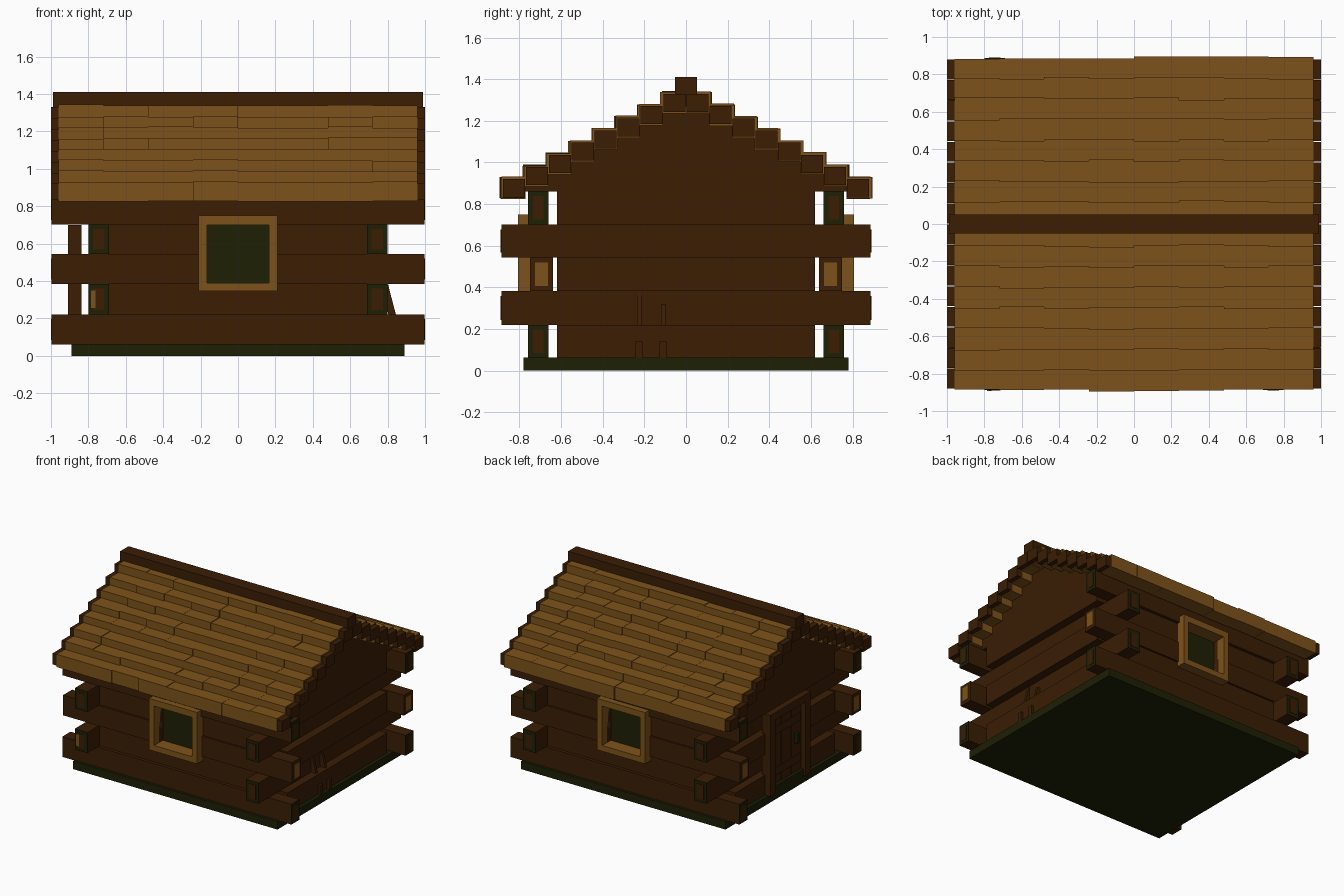
import bpy, bmesh, random
from mathutils import Matrix

if "Cube" in bpy.data.objects:
    bpy.data.objects.remove(bpy.data.objects["Cube"])

random.seed(4)


def material(name, rgb):
    m = bpy.data.materials.new(name)
    m.diffuse_color = (*rgb, 1)
    m.use_nodes = True
    m.node_tree.nodes["Principled BSDF"].inputs["Base Color"].default_value = m.diffuse_color
    return m


BROWN = material("dark_brown_wood", (0.043, 0.0125, 0.0012))
TAN = material("light_wood", (0.208, 0.086, 0.0105))
GREEN = material("dark_moss_green", (0.0125, 0.014, 0.0015))
MATS = [BROWN, TAN, GREEN]


def add_box(bm, x0, x1, y0, y1, z0, z1):
    """Add an axis-aligned box and return its faces."""
    mat = (Matrix.Translation(((x0 + x1) / 2, (y0 + y1) / 2, (z0 + z1) / 2))
           @ Matrix.Diagonal((x1 - x0, y1 - y0, z1 - z0, 1)))
    vs = bmesh.ops.create_cube(bm, size=1, matrix=mat)["verts"]
    return list({f for v in vs for f in v.link_faces})


def finish(bm, name, mats):
    me = bpy.data.meshes.new(name)
    bm.normal_update()
    bm.to_mesh(me)
    bm.free()
    for m in mats:
        me.materials.append(m)
    ob = bpy.data.objects.new(name, me)
    bpy.context.collection.objects.link(ob)
    return ob


def boxes(name, mat, items):
    bm = bmesh.new()
    for b in items:
        add_box(bm, *b)
    return finish(bm, name, [mat])


def log(name, axis, dims, ring=2, core=0):
    """Square log with a coloured ring and a core plate on each outer end."""
    bm = bmesh.new()
    add_box(bm, *dims)
    lo, hi = dims[2 * axis], dims[2 * axis + 1]
    for end in (lo, hi):
        if abs(end) < 0.5:
            continue
        sgn = 1 if end > 0 else -1
        for inset, off, idx in ((0, 0.002, ring), (0.024, 0.005, core)):
            d = [v + (inset if k % 2 == 0 else -inset) for k, v in enumerate(dims)]
            d[2 * axis:2 * axis + 2] = sorted((end - sgn * 0.002, end + sgn * off))
            for f in add_box(bm, *d):
                f.material_index = idx
    return finish(bm, name, MATS)


# Foundation slab
boxes("foundation", GREEN, [(-0.89, 0.89, -0.78, 0.78, 0, 0.063)])

ROWS = [0.06, 0.22, 0.383, 0.543, 0.703, 0.863]
WIN = 0.165

for s, side in ((-1, "front"), (1, "back")):
    def span(a, b):
        return sorted((s * a, s * b))

    # Long wall logs, split where the window sits
    log(f"{side}_log_low", 0, (-0.995, 0.995, *span(0.66, 0.76), ROWS[0], ROWS[1]))
    log(f"{side}_log_mid_left", 0, (-0.995, -WIN, *span(0.64, 0.75), ROWS[2], ROWS[3]), 0, 1)
    log(f"{side}_log_mid_right", 0, (WIN, 0.995, *span(0.64, 0.75), ROWS[2], ROWS[3]), 0, 1)
    log(f"{side}_log_top", 0, (-0.995, 0.995, *span(0.66, 0.76), ROWS[4], ROWS[5]))
    # Set-back fill logs between the long logs
    yy = span(0.66, 0.735)
    boxes(f"{side}_fill_logs", BROWN, [
        (-0.7, 0.7, *yy, ROWS[1], ROWS[2]),
        (-0.7, -WIN, *yy, ROWS[3], ROWS[4]),
        (WIN, 0.7, *yy, ROWS[3], ROWS[4])])
    # Window frame and recessed pane
    yy = span(0.70, 0.808)
    boxes(f"{side}_window_frame", TAN, [
        (-0.21, -WIN, *yy, 0.345, 0.75), (WIN, 0.21, *yy, 0.345, 0.75),
        (-WIN, WIN, *yy, 0.345, 0.39), (-WIN, WIN, *yy, 0.70, 0.75)])
    boxes(f"{side}_window_pane", GREEN, [(-WIN, WIN, *span(0.69, 0.70), 0.383, 0.705)])

for s, side in ((-1, "left"), (1, "right")):
    xx = sorted((s * 0.69, s * 0.80))
    # Side wall logs
    log(f"{side}_log_low", 1, (*xx, -0.885, 0.885, ROWS[1], ROWS[2]))
    log(f"{side}_log_high", 1, (*xx, -0.885, 0.885, ROWS[3], ROWS[4]))
    # Fill logs and stepped gable
    xx = sorted((s * 0.69, s * 0.865))
    boxes(f"{side}_fill_logs", BROWN, [
        (*xx, -0.62, 0.62, ROWS[k], ROWS[k + 1]) for k in (0, 2, 4)])
    boxes(f"{side}_gable", BROWN, [
        (*xx, -0.79 + 0.11 * i, 0.79 - 0.11 * i,
         0.86 if i == 0 else 0.825 + 0.0585 * i, 0.89 + 0.0585 * i) for i in range(7)])

# Pale split in one log end
boxes("log_end_split", TAN, [(-0.785, -0.762, -0.892, -0.884, 0.255, 0.35)])

# Roof: eight stepped courses per slope, purlins poking out at the gables
shingles = bmesh.new()
purlins = []
for s in (-1, 1):
    for i in range(8):
        yo, zt = 0.885 - 0.11 * i, 0.925 + 0.0585 * i
        purlins.append((-1, 1, *sorted((s * (yo - 0.112), s * (yo - 0.006))),
                        zt - 0.092, zt - 0.005))
        for c in range(8):
            j, k = random.uniform(-0.002, 0.011), random.uniform(0, 0.008)
            x0 = -0.96 + 0.24 * c
            add_box(shingles, x0, x0 + 0.24, *sorted((s * (yo - 0.115), s * (yo + j))),
                    zt - 0.1 + k / 2, zt + k)
finish(shingles, "roof_shingles", [TAN])
boxes("roof_purlins", BROWN, purlins)
boxes("ridge_beam", BROWN, [(-0.99, 0.99, -0.052, 0.052, 1.27, 1.41)])

# Door on the left side: frame, planks, crossbars, handle and sill
boxes("door_frame", BROWN, [
    (-0.91, -0.838, -0.25, -0.185, 0.06, 0.70), (-0.91, -0.838, 0.185, 0.25, 0.06, 0.70),
    (-0.91, -0.838, -0.185, 0.185, 0.64, 0.70)])
boxes("door_planks", BROWN, [
    (-0.873, -0.84, -0.184 + 0.124 * i, -0.064 + 0.124 * i, 0.11, 0.64) for i in range(3)])
boxes("door_crossbars", BROWN, [(-0.882, -0.87, -0.17, 0.17, z, z + 0.06) for z in (0.18, 0.50)])
boxes("door_handle", GREEN, [(-0.9, -0.87, -0.13, -0.1, 0.34, 0.42)])
boxes("door_sill", GREEN, [(-0.895, -0.77, -0.185, 0.185, 0.06, 0.11)])


# Two tools leaning on the right wall
def leaning_tool(name, y, top):
    bm = bmesh.new()
    faces = add_box(bm, 0.845, 0.885, y - 0.011, y + 0.011, 0.063, top)
    shift = 0.26 * (top - 0.063)
    for v in {v for f in faces for v in f.verts}:
        if v.co.z > 0.1:
            v.co.x -= shift
    add_box(bm, 0.835, 0.885, y - 0.018, y + 0.018, 0.063, 0.14)
    finish(bm, name, [BROWN])


leaning_tool("tall_leaning_tool", -0.225, 0.38)
leaning_tool("short_leaning_tool", -0.11, 0.32)
